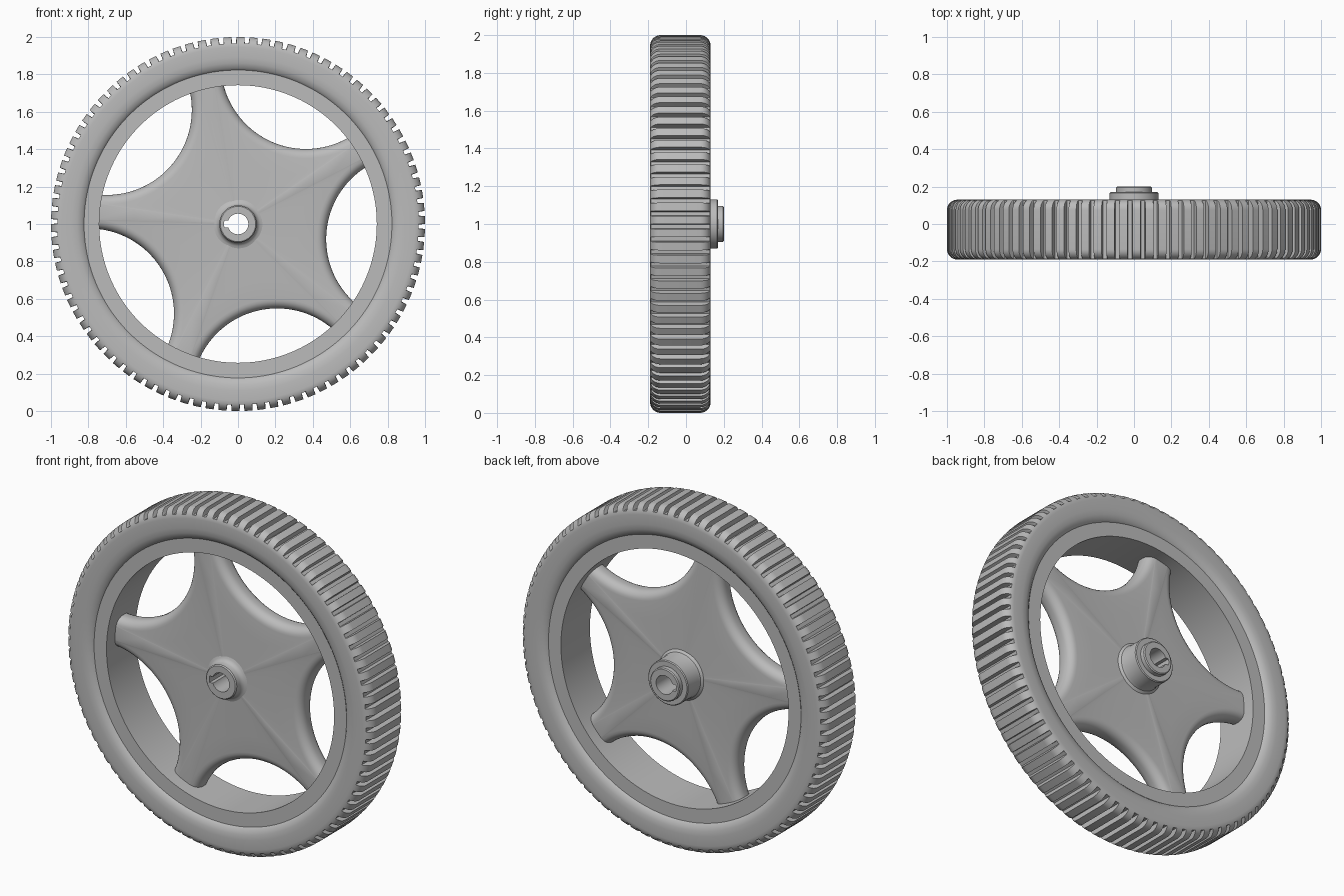
import bpy, bmesh
from math import sin, cos, pi, radians, atan2, acos, hypot

if "Cube" in bpy.data.objects:
    bpy.data.objects.remove(bpy.data.objects["Cube"])

grey = bpy.data.materials.new("mid_grey")
grey.use_nodes = True
grey.diffuse_color = (0.5, 0.5, 0.5, 1)
grey.node_tree.nodes["Principled BSDF"].inputs["Base Color"].default_value = (0.5, 0.5, 0.5, 1)

AXLE_Z = 1.0     # height of the wheel axis
MID_Y = -0.03    # middle plane of the tyre


def ring_mesh(name, rings):
    """Skin a list of point rings, closed in both directions."""
    bm = bmesh.new()
    rows = [[bm.verts.new((x, y, z + AXLE_Z)) for x, y, z in ring] for ring in rings]
    for i, row in enumerate(rows):
        nxt = rows[(i + 1) % len(rows)]
        for j in range(len(row)):
            k = (j + 1) % len(row)
            bm.faces.new((row[j], row[k], nxt[k], nxt[j]))
    bmesh.ops.recalc_face_normals(bm, faces=bm.faces)
    mesh = bpy.data.meshes.new(name)
    bm.to_mesh(mesh)
    bm.free()
    mesh.materials.append(grey)
    obj = bpy.data.objects.new(name, mesh)
    bpy.context.collection.objects.link(obj)
    bpy.ops.object.select_all(action='DESELECT')
    obj.select_set(True)
    bpy.context.view_layer.objects.active = obj
    bpy.ops.object.shade_smooth_by_angle(angle=radians(35))
    return obj


def lathe(name, profile, angles, rule=lambda r, i: r):
    """Turn a closed (radius, y) profile about the axle; rule adjusts radius per column."""
    rings = []
    for i, a in enumerate(angles):
        rings.append([(rule(r, i) * cos(a), y, rule(r, i) * sin(a)) for r, y in profile])
    return ring_mesh(name, rings)


def even(n):
    return [2 * pi * i / n for i in range(n)]


# Tyre: rounded section with cross grooves cut into the tread
TEETH = 90
GROOVE_R = 0.966
half = [(0.81, 0.11), (0.82, 0.132), (0.835, 0.147), (0.86, 0.157), (0.89, 0.16)]
half += [(0.945 + 0.055 * sin(t * pi / 16), 0.105 + 0.055 * cos(t * pi / 16)) for t in range(9)]
section = [(r, MID_Y - w) for r, w in half] + [(r, MID_Y + w) for r, w in reversed(half)]
columns = [2 * pi * (k + f) / TEETH for k in range(TEETH) for f in (0, 0.62, 0.66, 0.96)]
lathe("tyre", section, columns, lambda r, i: min(r, GROOVE_R) if i % 4 > 1 else r)

# Rim: plain band inside the tyre
lathe("rim", [(0.742, MID_Y - 0.135), (0.83, MID_Y - 0.135),
              (0.83, MID_Y + 0.135), (0.742, MID_Y + 0.135)], even(160))

# Spoke plate: five-armed star with rounded edges, slightly thicker at the hub
CUT_C, CUT_R, END_R = 0.93, 0.455, 0.76
PLATE_Y, THICK, ROUND = -0.028, 0.06, 0.05


def star(inset):
    """Star outline made of five arcs, drawn in from the cutouts by inset."""
    R = CUT_R + inset
    phi = acos((CUT_C ** 2 + END_R ** 2 - R ** 2) / (2 * CUT_C * END_R))
    t = atan2(END_R * sin(phi), CUT_C - END_R * cos(phi))
    pts = []
    for k in range(5):
        a = radians(67 + 72 * k)
        for j in range(33):
            s = t * (j / 16 - 1)
            u, v = CUT_C - R * cos(s), R * sin(s)
            pts.append((u * cos(a) - v * sin(a), u * sin(a) + v * cos(a)))
    return pts


half_rings = []
for q in range(7):
    e = q / 6 * pi / 2
    w = THICK - ROUND + ROUND * sin(e)
    half_rings.append((star(ROUND * (1 - cos(e))), w))
for f in (0.3, 0.65, 1.0):
    inner = []
    for x, z in star(ROUND):
        g = 0.085 / hypot(x, z)
        inner.append((x * (1 - f + f * g), z * (1 - f + f * g)))
    half_rings.append((inner, THICK + 0.014 * f))
rings = [[(x, PLATE_Y - w, z) for x, z in pts] for pts, w in reversed(half_rings)]
rings += [[(x, PLATE_Y + w, z) for x, z in pts] for pts, w in half_rings]
ring_mesh("spoke_plate", rings)

# Hub: short collar in front, stepped boss behind, bore with a key slot
hub = [(0.055, -0.16), (0.094, -0.16), (0.10, -0.154), (0.10, -0.125), (0.106, -0.112),
       (0.118, -0.103), (0.14, -0.098), (0.15, -0.08), (0.16, 0.03), (0.145, 0.046),
       (0.134, 0.055), (0.13, 0.07), (0.13, 0.165), (0.125, 0.17), (0.096, 0.17),
       (0.096, 0.195), (0.09, 0.20), (0.055, 0.20)]
lathe("hub", hub, even(72), lambda r, i: 0.075 if r < 0.06 and abs(i - 36) < 4 else r)
